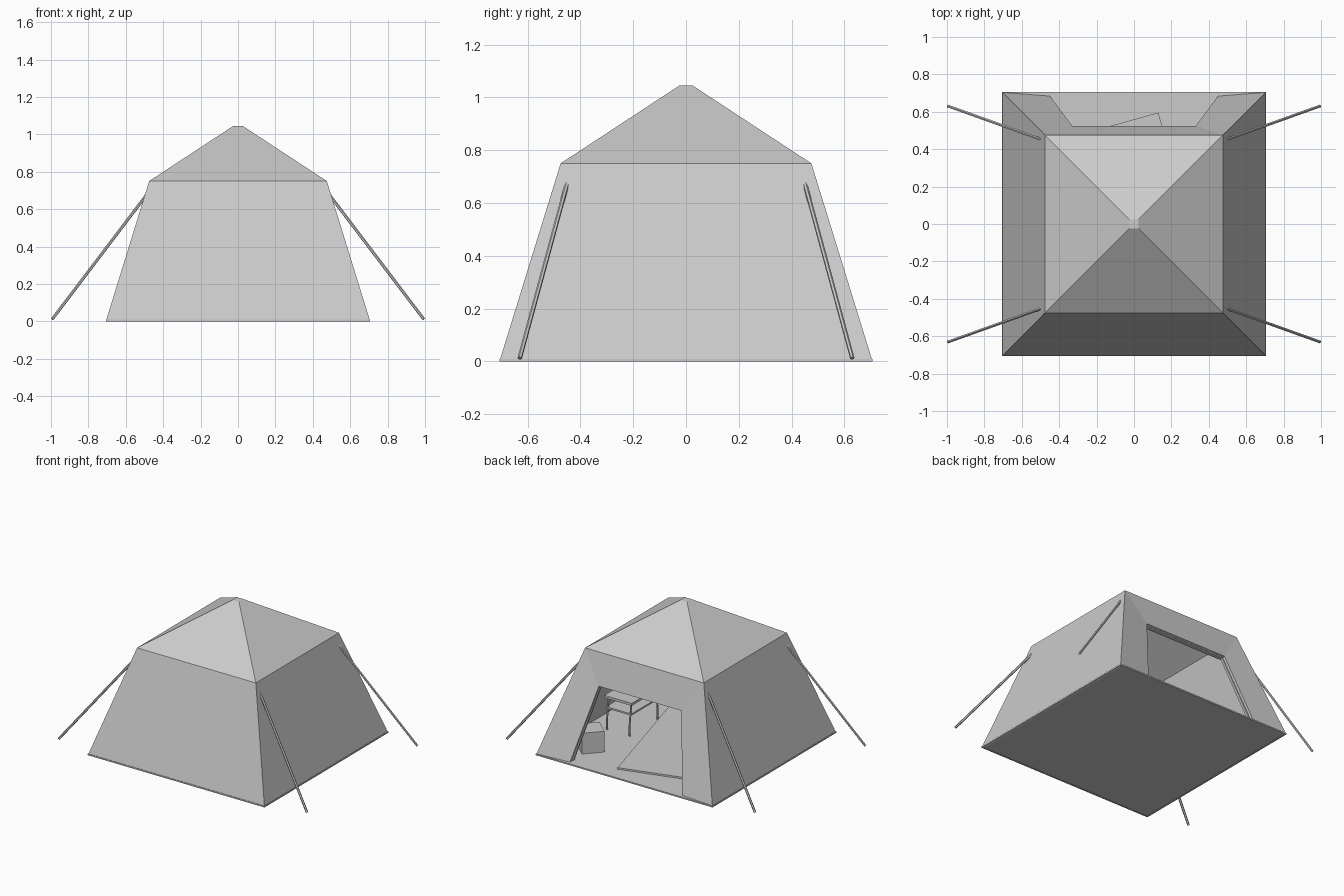
import bpy
from math import radians
from mathutils import Vector

if "Cube" in bpy.data.objects:
    bpy.data.objects.remove(bpy.data.objects["Cube"])


def mesh_object(name, verts, faces):
    mesh = bpy.data.meshes.new(name)
    mesh.from_pydata(verts, [], faces)
    mesh.update()
    ob = bpy.data.objects.new(name, mesh)
    bpy.context.collection.objects.link(ob)
    return ob


def ring(half, z):
    return [(-half, -half, z), (half, -half, z), (half, half, z), (-half, half, z)]


def box(name, center, size, turn=0):
    bpy.ops.mesh.primitive_cube_add(size=1, location=center, rotation=(0, 0, radians(turn)))
    ob = bpy.context.object
    ob.name = name
    ob.scale = size
    return ob


def bar(name, a, b, radius, sides=6):
    a, b = Vector(a), Vector(b)
    d = b - a
    bpy.ops.mesh.primitive_cylinder_add(vertices=sides, radius=radius, depth=d.length,
                                        location=(a + b) / 2)
    ob = bpy.context.object
    ob.name = name
    ob.rotation_euler = d.to_track_quat('Z', 'Y').to_euler()
    return ob


# Canopy: sloped walls, pyramid roof and a doorway in the back wall
verts = ring(0.705, 0.006) + ring(0.475, 0.75) + ring(0.025, 1.045)
verts += [(0.45, 0.685, 0.006), (0.33, 0.525, 0.53),
          (-0.33, 0.525, 0.53), (-0.45, 0.685, 0.006)]
faces = [(k, (k + 1) % 4, (k + 1) % 4 + 4, k + 4) for k in (0, 1, 3)]
faces += [(k + 4, (k + 1) % 4 + 4, (k + 1) % 4 + 8, k + 8) for k in range(4)]
faces += [(8, 9, 10, 11), (2, 12, 13, 6), (6, 13, 14, 7), (15, 3, 7, 14)]
canopy = mesh_object("canopy", verts, faces)
shell = canopy.modifiers.new("cloth", 'SOLIDIFY')
shell.thickness = 0.018
shell.offset = -1

# Ground sheet
box("ground_sheet", (0, 0, 0.005), (1.414, 1.414, 0.01))

# Door trim just inside the opening
for s in (-1, 1):
    bar("door_side_trim", (s * 0.452, 0.652, 0.015), (s * 0.338, 0.495, 0.53), 0.014, 4)
box("door_top_trim", (0, 0.493, 0.536), (0.68, 0.035, 0.02))

# Guy ropes
for sx in (-1, 1):
    for sy in (-1, 1):
        bar("guy_rope", (sx * 0.993, sy * 0.63, 0.012), (sx * 0.49, sy * 0.45, 0.675), 0.0085)

# Sleeping mat, turned on the floor with one corner near the door
turn = radians(15.5)
along = Vector((0.267, -0.963, 0))
across = Vector((-0.963, -0.267, 0))
mid = Vector((0.13, 0.595, 0.015)) + along * 0.52 + across * 0.25
box("sleeping_mat", mid, (0.50, 1.04, 0.014), 15.5)

# Small camp table with a shelf and bent legs
tx, ty = 0.45, -0.03
box("table_top", (tx, ty, 0.245), (0.22, 0.33, 0.018))
box("table_shelf", (tx, ty, 0.165), (0.2, 0.31, 0.012))
for sx in (-1, 1):
    for sy in (-1, 1):
        x, y = tx + sx * 0.09, ty + sy * 0.14
        knee = (x, y + sy * 0.02, 0.09)
        bar("table_leg_upper", (x, y, 0.24), knee, 0.006)
        bar("table_leg_lower", knee, (x, y + sy * 0.02, 0.01), 0.006)

# Storage box near the doorway
box("storage_box", (0.46, 0.43, 0.085), (0.15, 0.15, 0.15), 47)
